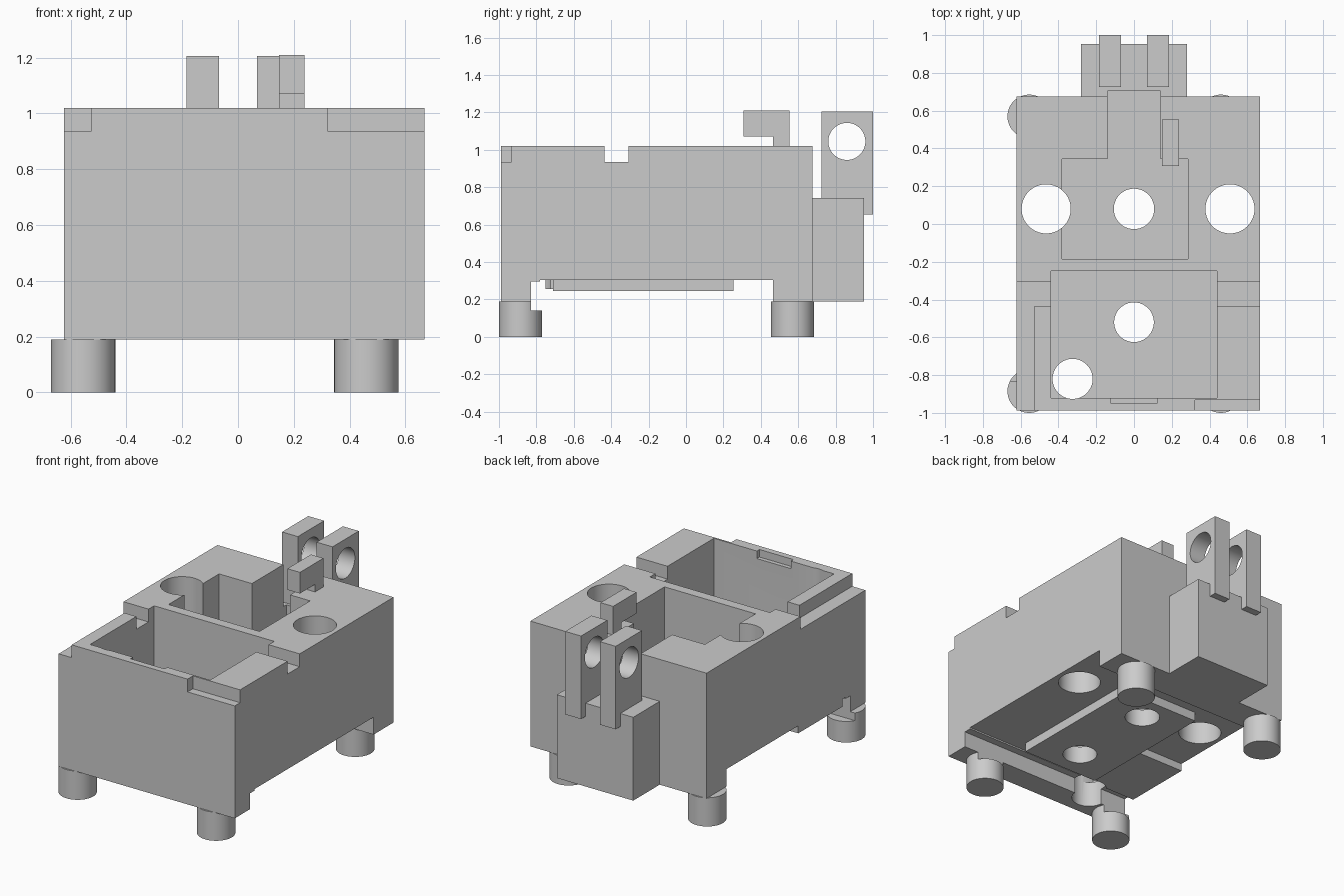
import bpy, bmesh
from mathutils import Matrix

cube = bpy.data.objects.get("Cube")
if cube:
    bpy.data.objects.remove(cube, do_unlink=True)

grey = bpy.data.materials.new("plain_grey")
grey.use_nodes = True
GREY = (0.6, 0.6, 0.6, 1)
grey.diffuse_color = GREY
grey.node_tree.nodes["Principled BSDF"].inputs["Base Color"].default_value = GREY


def finish(name, bm):
    bmesh.ops.recalc_face_normals(bm, faces=bm.faces)
    me = bpy.data.meshes.new(name)
    bm.to_mesh(me)
    bm.free()
    me.materials.append(grey)
    ob = bpy.data.objects.new(name, me)
    bpy.context.scene.collection.objects.link(ob)
    return ob


def box(name, x, y, z):
    bm = bmesh.new()
    bmesh.ops.create_cube(bm, size=1)
    for v in bm.verts:
        v.co = [r[0] if c < 0 else r[1] for c, r in zip(v.co, (x, y, z))]
    return finish(name, bm)


def cylinder(name, centre, radius, depth, axis="Z"):
    bm = bmesh.new()
    turn = Matrix.Rotation(1.5707963, 4, "Y") if axis == "X" else Matrix()
    bmesh.ops.create_cone(bm, cap_ends=True, segments=64, radius1=radius, radius2=radius,
                          depth=depth, matrix=Matrix.Translation(centre) @ turn)
    return finish(name, bm)


def profile(name, points, x0, x1):
    """Extrude a y-z outline along x."""
    bm = bmesh.new()
    face = bm.faces.new([bm.verts.new((x0, y, z)) for y, z in points])
    ext = bmesh.ops.extrude_face_region(bm, geom=[face])["geom"]
    for v in ext:
        if isinstance(v, bmesh.types.BMVert):
            v.co.x = x1
    return finish(name, bm)


def cut(ob, cutter):
    mod = ob.modifiers.new("cut", "BOOLEAN")
    mod.operation = "DIFFERENCE"
    mod.solver = "EXACT"
    mod.object = cutter
    bpy.context.view_layer.objects.active = ob
    bpy.ops.object.modifier_apply(modifier=mod.name)
    bpy.data.objects.remove(cutter, do_unlink=True)


def smooth(ob):
    bpy.ops.object.select_all(action="DESELECT")
    ob.select_set(True)
    bpy.context.view_layer.objects.active = ob
    bpy.ops.object.shade_smooth_by_angle()


XR, XL, YF, YB, TOP = -0.623, 0.668, -0.988, 0.675, 1.02
FLOOR, STEP = 0.36, 0.935

# Housing with the front and back skirts
housing = profile("housing", [(YF, 0.19), (-0.83, 0.19), (-0.83, 0.295), (-0.78, 0.295),
                              (-0.78, 0.305), (0.465, 0.305), (0.465, 0.19), (YB, 0.19),
                              (YB, TOP), (YF, TOP)], XR, XL)
# Block behind the housing
mount_block = box("mount_block", (-0.28, 0.28), (YB, 0.952), (0.19, 0.742))
# Raised plates under the floor
underside_plate = box("underside_plate", (-0.28, 0.28), (-0.71, 0.255), (0.245, 0.32))
side_plate = box("side_plate", (XR, -0.281), (-0.75, -0.285), (0.255, 0.32))

# Pockets, rear channel, side slots and rim steps
pockets = [
    ((-0.44, 0.44), (-0.92, -0.25), FLOOR),
    ((-0.38, 0.287), (-0.185, 0.345), FLOOR),
    ((-0.14, 0.14), (0.3, 0.705), FLOOR),
    ((-0.8, -0.4), (-0.435, -0.308), STEP),
    ((0.4, 0.8), (-0.435, -0.308), STEP),
    ((-0.8, -0.527), (-1.1, -0.4), STEP),
    ((0.322, 0.8), (-1.1, -0.932), STEP),
    ((-0.125, 0.125), (-0.947, -0.9), 0.97),
]
for x, y, z in pockets:
    cut(housing, box("pocket_cutter", x, y, (z, 1.5)))
cut(mount_block, box("channel_cutter", (-0.14, 0.14), (0.6, 0.705), (FLOOR, 1.5)))

# Vertical holes
for x, y, r in [(-0.465, 0.08, 0.13), (0.508, 0.08, 0.13), (0, 0.08, 0.107),
                (0, -0.52, 0.105), (-0.325, -0.82, 0.106)]:
    parts = [housing]
    if r < 0.12:
        parts.append(underside_plate)
    if y < -0.7:
        parts.append(side_plate)
    for part in parts:
        cut(part, cylinder("hole_cutter", (x, y, 0.5), r, 2))
for part in (housing, underside_plate, side_plate):
    smooth(part)

# Pierced hinge lugs
for side, x in (("right", -0.127), ("left", 0.127)):
    lug = box(side + "_hinge_lug", (x - 0.058, x + 0.058), (0.725, 1.0), (0.655, 1.205))
    cut(lug, cylinder("pin_cutter", (x, 0.86, 1.045), 0.099, 1, "X"))
    smooth(lug)

# Hook on the top face
profile("top_hook", [(0.465, 1.01), (0.553, 1.01), (0.553, 1.21), (0.307, 1.21),
                     (0.307, 1.07), (0.465, 1.07)], 0.147, 0.239)

# Feet, the front pair notched behind the skirt
for side, x in (("right", -0.555), ("left", 0.46)):
    for end, y in (("front", -0.885), ("back", 0.57)):
        foot = cylinder(f"{end}_{side}_foot", (x, y, 0.095), 0.115, 0.19)
        if end == "front":
            cut(foot, box("foot_cutter", (x - 0.3, x + 0.3), (-0.83, -0.5), (0.14, 0.4)))
        smooth(foot)
